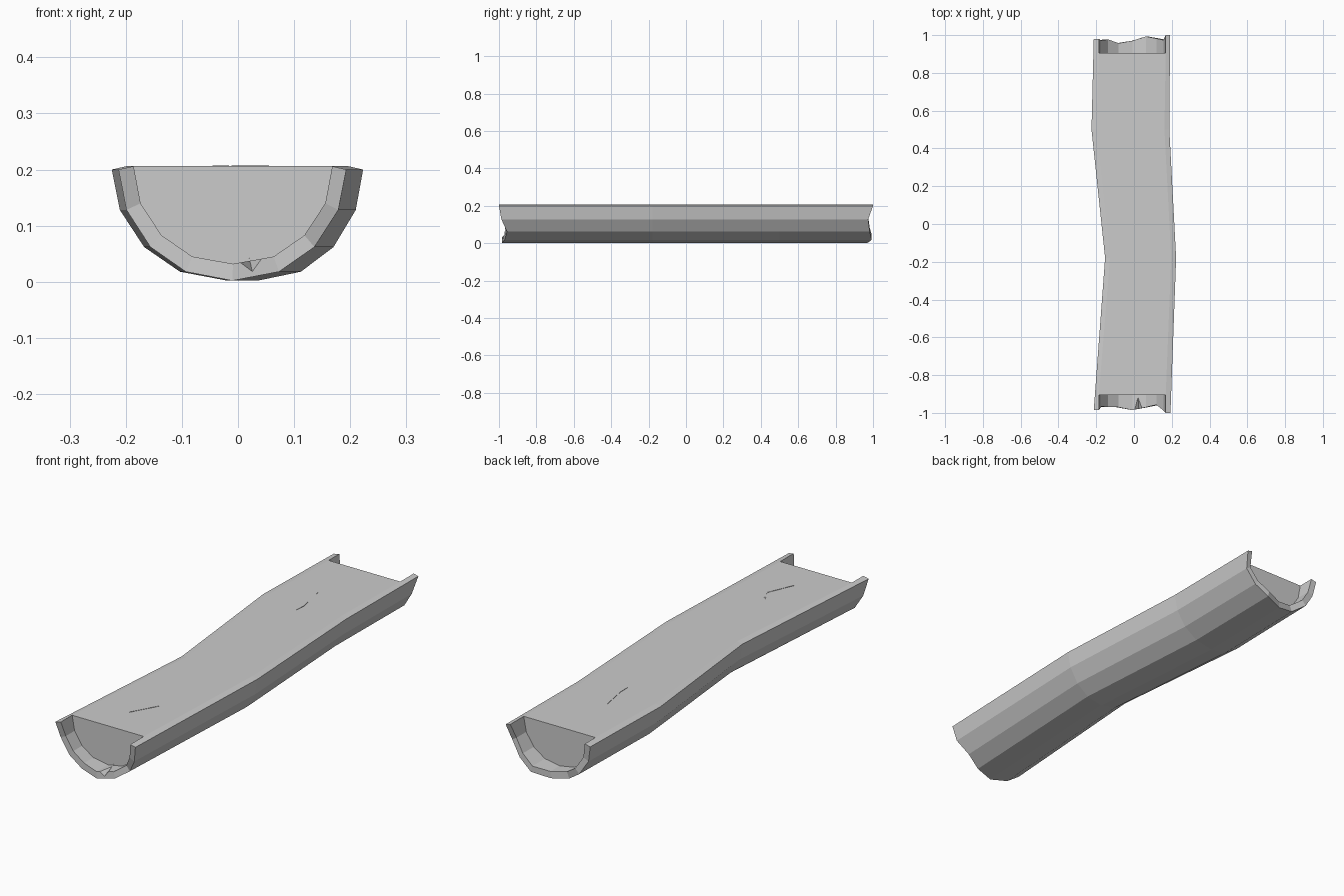
import bpy, bmesh

cube = bpy.data.objects.get("Cube")
if cube:
    bpy.data.objects.remove(cube, do_unlink=True)

grey = bpy.data.materials.new("plain grey")
grey.use_nodes = True
COLOUR = (0.6, 0.6, 0.6, 1)
grey.diffuse_color = COLOUR
grey.node_tree.nodes["Principled BSDF"].inputs["Base Color"].default_value = COLOUR


def finish(bm, name):
    bmesh.ops.recalc_face_normals(bm, faces=bm.faces)
    mesh = bpy.data.meshes.new(name)
    bm.to_mesh(mesh)
    bm.free()
    mesh.materials.append(grey)
    obj = bpy.data.objects.new(name, mesh)
    bpy.context.collection.objects.link(obj)
    return obj


# Half-round cross-section: width ratio and height of bark outside and inside
HALF = [(1, .2, .206), (.93, .128, .14), (.72, .062, .083), (.41, .018, .045)]
SECTION = [(-w, a, b) for w, a, b in HALF] + [(0, .002, .032)] + HALF[::-1]
# Ragged bark edge at each end
FRONT = [-.985, -.967, -.968, -.97, -.985, -.97, -.957, -.987, -1]
BACK = [.98, .972, .977, .957, .97, .993, .982, .974, 1]
CAP = .905

bm = bmesh.new()


def ring(centre, half_width, ys, inner=False):
    return [bm.verts.new((centre + w * half_width, y, b if inner else a))
            for (w, a, b), y in zip(SECTION, ys)]


def bridge(r, s):
    for i in range(len(r) - 1):
        bm.faces.new((r[i], r[i + 1], s[i + 1], s[i]))


# Winding bark: outer rings, then rims and recessed end walls
outer = [ring(-.01, .203, FRONT), ring(.035, .188, [-.18] * 9),
         ring(-.019, .206, [.5] * 9), ring(-.011, .202, BACK)]
for r, s in zip(outer, outer[1:]):
    bridge(r, s)
rims, caps = [], []
for ys, end, side in ((FRONT, outer[0], -1), (BACK, outer[-1], 1)):
    rim = ring(-.009, .177, ys, True)
    cap = ring(-.009, .177, [side * CAP] * 9, True)
    bridge(end, rim)
    bridge(rim, cap)
    bm.faces.new(cap)
    rims.append(rim)
    caps.append(cap)

# Flat sawn top with a narrow sloping bark edge on each side
edges = []
for k, sgn in ((0, -1), (-1, 1)):
    mid = [bm.verts.new((c + sgn * h, y, .206))
           for c, h, y in ((.035, .162, -.18), (-.019, .18, .5))]
    line = [caps[0][k], *mid, caps[1][k]]
    o = [r[k] for r in outer]
    bm.faces.new((o[0], o[1], line[1], line[0], rims[0][k]))
    bm.faces.new((o[1], o[2], line[2], line[1]))
    bm.faces.new((o[2], o[3], rims[1][k], line[3], line[2]))
    edges.append(line)
for i in range(3):
    bm.faces.new((edges[0][i], edges[1][i], edges[1][i + 1], edges[0][i + 1]))
log = finish(bm, "half_log")

# Wedge chip in the front bark rim
bm = bmesh.new()
apex, left, right, low = [bm.verts.new(p) for p in (
    (.02, -.904, .042), (-.012, -1.01, .04), (.068, -1.01, .06), (.028, -1.01, .008))]
for f in ((apex, left, right), (apex, right, low), (apex, low, left), (left, low, right)):
    bm.faces.new(f)
cutter = finish(bm, "chip_cutter")
cutter.hide_render = True
cutter.hide_viewport = True
cut = log.modifiers.new("chip", 'BOOLEAN')
cut.operation = 'DIFFERENCE'
cut.solver = 'EXACT'
cut.object = cutter


# Thin splinters lying on the sawn top
def splinter(name, points):
    bm = bmesh.new()
    base = [bm.verts.new((x, y, .2055)) for x, y in points]
    tip = [bm.verts.new((x, y, .2075)) for x, y in points]
    bm.faces.new(base)
    bm.faces.new(tip)
    for i in range(len(points)):
        j = (i + 1) % len(points)
        bm.faces.new((base[i], base[j], tip[j], tip[i]))
    finish(bm, name)


splinter("front_splinter", [(-.002, -.55), (.055, -.63), (-.012, -.75), (.04, -.63)])
splinter("back_splinter", [(-.045, .63), (-.016, .49), (-.02, .44), (-.02, .49)])
